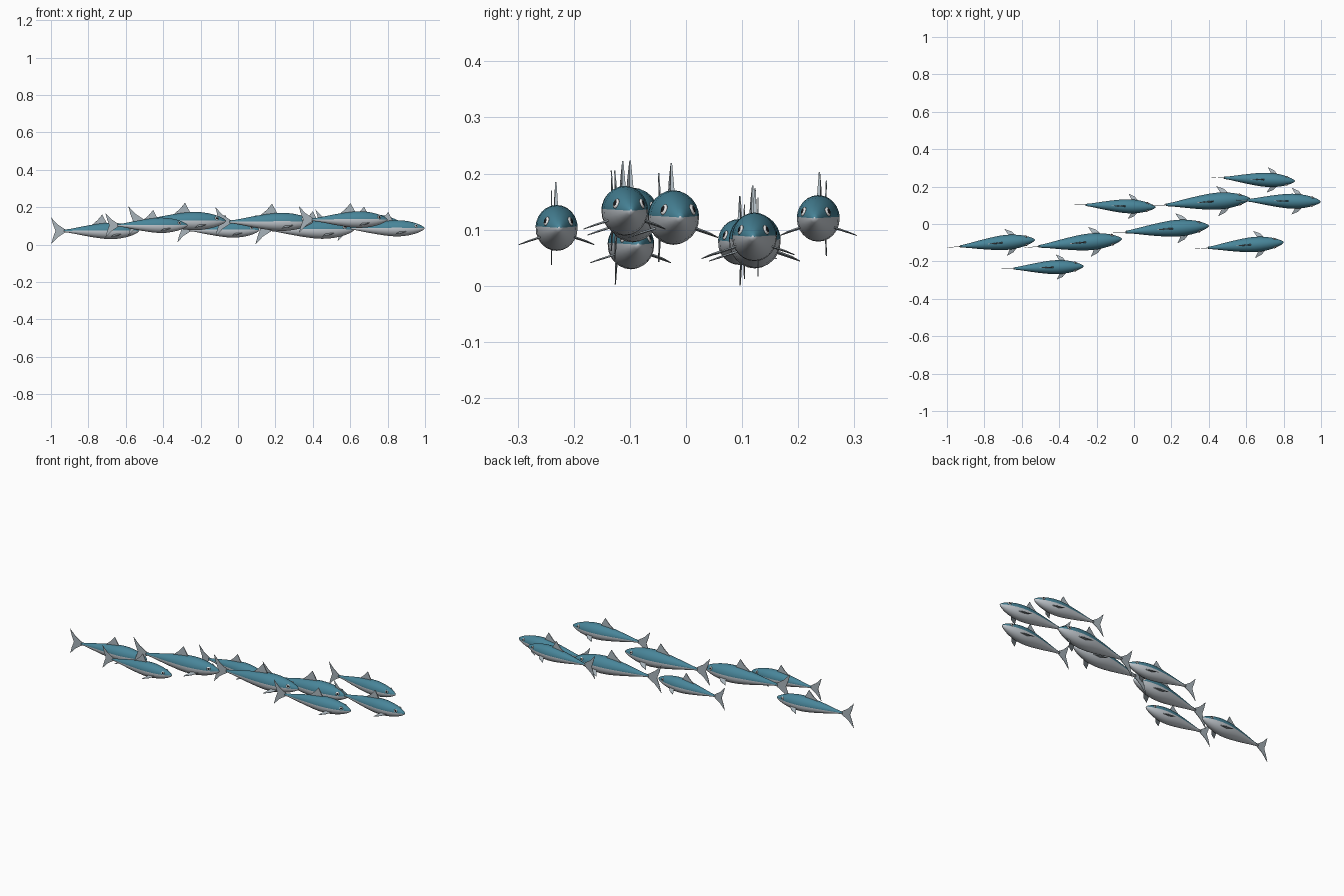
import bpy, bmesh, math
from mathutils import Matrix, Vector

if "Cube" in bpy.data.objects:
    bpy.data.objects.remove(bpy.data.objects["Cube"])


def material(name, rgb):
    m = bpy.data.materials.new(name)
    m.diffuse_color = (*rgb, 1)
    m.use_nodes = True
    m.node_tree.nodes["Principled BSDF"].inputs["Base Color"].default_value = m.diffuse_color
    return m


TEAL = material("teal_back", (0.065, 0.235, 0.32))
SILVER = material("silver_belly", (0.56, 0.60, 0.64))
FIN = material("grey_fin", (0.40, 0.46, 0.50))
WHITE = material("eye_white", (0.85, 0.85, 0.85))
BLACK = material("pupil_black", (0.01, 0.01, 0.012))

# Body profile: (position from tail 0 to nose 1, half height), unit length fish
PROFILE = [(0, .016), (.07, .025), (.15, .040), (.25, .060), (.35, .078),
           (.45, .094), (.54, .105), (.62, .109), (.70, .106), (.78, .095),
           (.85, .079), (.91, .059), (.955, .039), (.985, .021), (1, .006)]
SEGS = 24
WIDTH = 0.92  # body width relative to height


def finish(bm, name, mats, smooth=False):
    bmesh.ops.recalc_face_normals(bm, faces=bm.faces)
    me = bpy.data.meshes.new(name)
    for f in bm.faces:
        f.smooth = smooth
    bm.to_mesh(me)
    bm.free()
    for m in mats:
        me.materials.append(m)
    return me


def body_mesh():
    bm = bmesh.new()
    angles = [2 * math.pi * i / SEGS for i in range(SEGS)]
    angles[0], angles[SEGS // 2] = 0.07, math.pi - 0.07  # colour line just above the middle
    rings = [[bm.verts.new((t - .5, r * WIDTH * math.cos(a), r * math.sin(a)))
              for a in angles] for t, r in PROFILE]
    for a, b in zip(rings, rings[1:]):
        for i in range(SEGS):
            j = (i + 1) % SEGS
            f = bm.faces.new((a[i], a[j], b[j], b[i]))
            f.material_index = 0 if i < SEGS // 2 else 1
    for ring in (rings[0], rings[-1]):
        bm.faces.new(ring).material_index = 1
    return finish(bm, "body", [TEAL, SILVER], True)


def add_fin(bm, points, offsets):
    """Thin plate: each outline point is thickened by its own offset vector."""
    a = [bm.verts.new(Vector(p) + Vector(o)) for p, o in zip(points, offsets)]
    b = [bm.verts.new(Vector(p) - Vector(o)) for p, o in zip(points, offsets)]
    bm.faces.new(a)
    bm.faces.new(b[::-1])
    n = len(a)
    for i in range(n):
        j = (i + 1) % n
        bm.faces.new((a[i], b[i], b[j], a[j]))


def tail_mesh():
    bm = bmesh.new()
    for s in (1, -1):  # upper and lower lobe
        pts = [(-.48, 0, 0), (-.48, 0, .016 * s), (-.585, 0, .085 * s),
               (-.672, 0, .177 * s), (-.645, 0, .08 * s), (-.615, 0, 0)]
        add_fin(bm, pts, [(0, .004, 0)] * 2 + [(0, .0025, 0)] * 4)
    return finish(bm, "tail_fin", [FIN])


def dorsal_mesh():
    bm = bmesh.new()
    pts = [(-.13, 0, .078), (-.05, 0, .145), (.01, 0, .218), (.075, 0, .095)]
    add_fin(bm, pts, [(0, .004, 0), (0, .006, 0), (0, .003, 0), (0, .009, 0)])
    return finish(bm, "dorsal_fin", [FIN])


def pectoral_mesh():
    bm = bmesh.new()
    for s in (1, -1):
        pts = [(.26, .075 * s, -.040), (.20, .14 * s, -.062),
               (.11, .180 * s, -.080), (.165, .08 * s, -.046)]
        add_fin(bm, pts, [(0, 0, .004), (0, 0, .003), (0, 0, .002), (0, 0, .004)])
    return finish(bm, "pectoral_fins", [FIN])


def eye_mesh():
    bm = bmesh.new()
    for s in (1, -1):
        # discs lie against the cheek, facing out and slightly forward
        normal = Vector((.36, .85 * s, .30)).normalized()
        rot = normal.to_track_quat('Z', 'Y').to_matrix().to_4x4()
        centre = Vector((.385, .057 * s, .032))
        for radius, lift, idx in ((.023, 0, 0), (.014, .005, 1)):
            mat = Matrix.Translation(centre + normal * lift) @ rot @ Matrix.Diagonal((1, 1, .35, 1))
            res = bmesh.ops.create_uvsphere(bm, u_segments=12, v_segments=8, radius=radius, matrix=mat)
            for f in {f for v in res["verts"] for f in v.link_faces}:
                f.material_index = idx
    return finish(bm, "eyes", [WHITE, BLACK], True)


PARTS = [body_mesh(), tail_mesh(), dorsal_mesh(), pectoral_mesh(), eye_mesh()]

# School layout: tail x, tail y, nose x, nose y, height
SCHOOL = [(-.93, -.120, -.53, -.085, .073), (-.645, -.238, -.27, -.226, .103),
          (-.51, -.120, -.065, -.080, .126), (-.26, .102, .115, .090, .078),
          (-.045, -.043, .40, -.010, .1215), (.17, .102, .62, .135, .080),
          (.60, .127, .998, .119, .087), (.48, .247, .86, .229, .120),
          (.395, -.128, .80, -.098, .1335)]

for n, (tx, ty, nx, ny, z) in enumerate(SCHOOL, 1):
    length = math.hypot(nx - tx, ny - ty)
    place = (Matrix.Translation(((tx + nx) / 2, (ty + ny) / 2, z))
             @ Matrix.Rotation(math.atan2(ny - ty, nx - tx), 4, 'Z')
             @ Matrix.Scale(length, 4))
    for me in PARTS:
        ob = bpy.data.objects.new(f"fish_{n}_{me.name}", me)
        bpy.context.collection.objects.link(ob)
        ob.matrix_world = place
